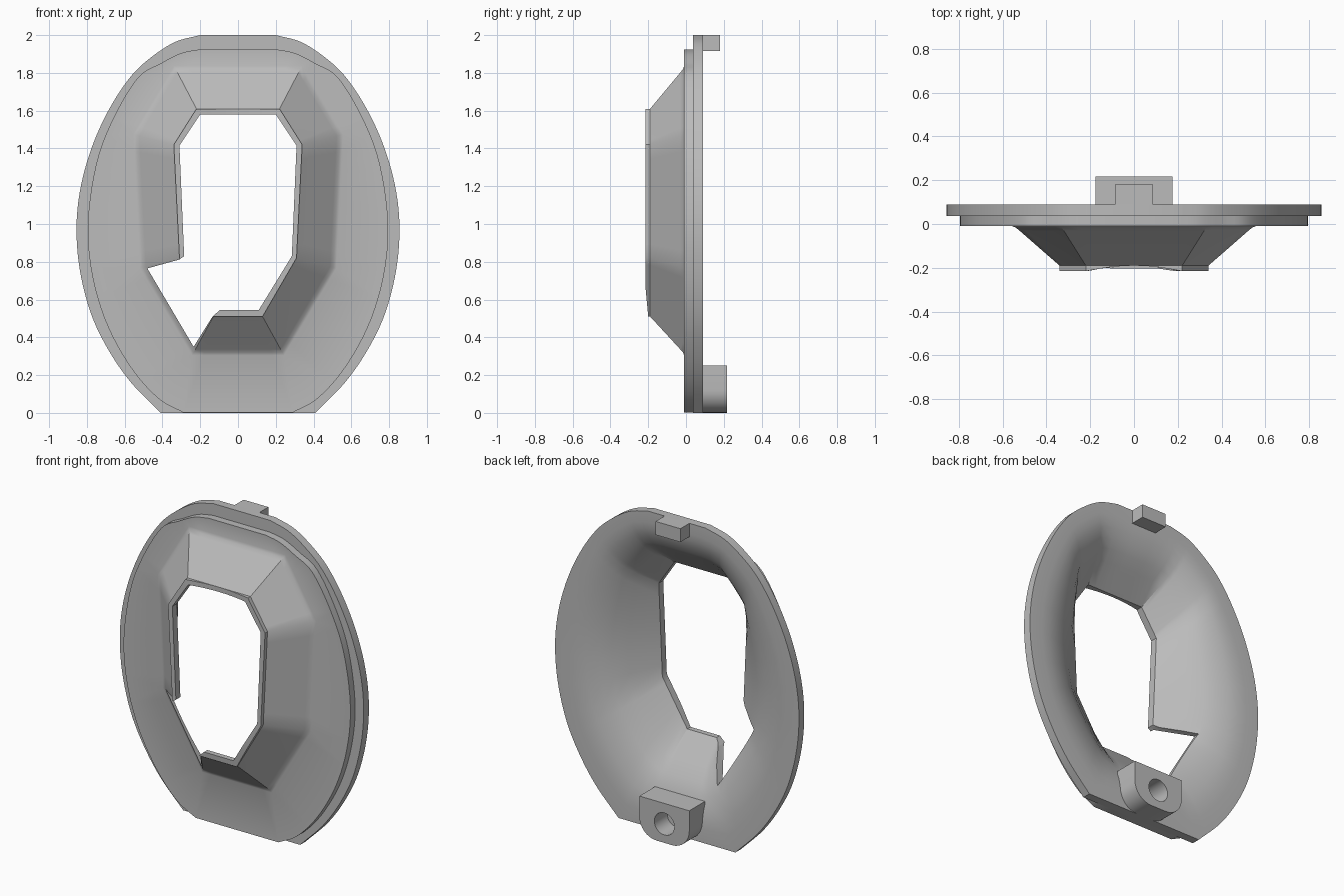
import bpy, bmesh, math
from mathutils import Vector

cube = bpy.data.objects.get("Cube")
if cube:
    bpy.data.objects.remove(cube)

grey = bpy.data.materials.new("light grey")
grey.use_nodes = True
COLOUR = (0.5, 0.5, 0.5, 1)
grey.diffuse_color = COLOUR
grey.node_tree.nodes["Principled BSDF"].inputs["Base Color"].default_value = COLOUR

CENTRE = Vector((0, 1.0))


def mirrored(half):
    """Close a right-hand half profile, listed from top to bottom."""
    pts = [Vector(p) for p in half]
    return pts + [Vector((-p.x, p.y)) for p in reversed(pts)]


def rounded(half, steps=5):
    """Smooth curve through the points of a half profile."""
    p = [Vector(q) for q in half]
    p = [p[0] * 2 - p[1]] + p + [p[-1] * 2 - p[-2]]
    out = []
    for i in range(1, len(p) - 2):
        a, b, c, d = p[i - 1:i + 3]
        for s in range(steps):
            t = s / steps
            out.append(0.5 * (2 * b + (c - a) * t + (2 * a - 5 * b + 4 * c - d) * t ** 2
                              + (3 * b - a - 3 * c + d) * t ** 3))
    return out + [p[-2]]


def divided(loop, steps=8):
    return [a.lerp(b, s / steps) for a, b in zip(loop, loop[1:] + loop[:1])
            for s in range(steps)]


def blend(a, b, t):
    return [p.lerp(q, t) for p, q in zip(a, b)]


def cast(p, loop):
    """Point where the ray from the centre through p meets the loop."""
    d = p - CENTRE
    for a, b in zip(loop, loop[1:] + loop[:1]):
        e = b - a
        den = d.cross(e)
        if abs(den) < 1e-9:
            continue
        t = (a - CENTRE).cross(e) / den
        u = (a - CENTRE).cross(d) / den
        if t > 0 and -1e-6 <= u <= 1 + 1e-6:
            return CENTRE + d * t
    return p


def ring(bm, pts, y):
    return [bm.verts.new((p.x, y(p) if callable(y) else y, p.y)) for p in pts]


def strip(bm, a, b):
    n = len(a)
    for i in range(n):
        j = (i + 1) % n
        bm.faces.new((a[i], a[j], b[j], b[i]))


def flat(bm, *loops):
    """Fill the flat area between an outer loop and any holes."""
    edges = []
    for loop in loops:
        for a, b in zip(loop, loop[1:] + loop[:1]):
            edges.append(bm.edges.get((a, b)) or bm.edges.new((a, b)))
    bmesh.ops.triangle_fill(bm, edges=edges, use_beauty=True)


def finish(bm, name):
    bmesh.ops.recalc_face_normals(bm, faces=bm.faces[:])
    mesh = bpy.data.meshes.new(name)
    bm.to_mesh(mesh)
    bm.free()
    mesh.materials.append(grey)
    obj = bpy.data.objects.new(name, mesh)
    bpy.context.collection.objects.link(obj)
    return obj


def prism(name, y0, y1, *loops):
    bm = bmesh.new()
    front = [ring(bm, l, y0) for l in loops]
    back = [ring(bm, l, y1) for l in loops]
    for a, b in zip(front, back):
        strip(bm, a, b)
    flat(bm, *front)
    flat(bm, *back)
    return finish(bm, name)


def smooth(obj, degrees):
    bpy.ops.object.select_all(action='DESELECT')
    obj.select_set(True)
    bpy.context.view_layer.objects.active = obj
    bpy.ops.object.shade_smooth_by_angle(angle=math.radians(degrees))


# Outlines of the flange, the raised plate and the eight-sided funnel
flange = mirrored(rounded([(.2, 2), (.33, 1.965), (.45, 1.89), (.56, 1.79), (.67, 1.63),
                           (.765, 1.43), (.83, 1.21), (.855, .99), (.838, .76),
                           (.78, .53), (.69, .34), (.57, .165), (.41, 0)]))
plate = mirrored(rounded([(.2, 1.925), (.3, 1.905), (.41, 1.85), (.53, 1.775), (.66, 1.56),
                          (.75, 1.32), (.795, 1), (.77, .72), (.69, .46), (.56, .23),
                          (.42, .075), (.29, .002)]))
base = divided(mirrored([(.33, 1.82), (.54, 1.47), (.505, .77), (.235, .32)]))
lip = divided(mirrored([(.22, 1.61), (.34, 1.42), (.31, .82), (.13, .51)]))
hole = divided(mirrored([(.2, 1.58), (.31, 1.415), (.285, .83), (.11, .545)]))
rim = [cast(p, flange) for p in hole]


def lip_height(p):
    """Front edge of the lip, dipping at the top and bottom."""
    if p.y > 1.57:
        return -.215 + .025 * max(0, 1 - (p.x / .21) ** 2)
    return -.215 + .015 * max(0, (.67 - p.y) / .16)


# Bezel shell
bm = bmesh.new()
flange_back = ring(bm, flange, .09)
flange_front = ring(bm, flange, .037)
plate_step = ring(bm, plate, .037)
plate_front = ring(bm, plate, -.01)
strip(bm, flange_back, flange_front)
flat(bm, flange_front, plate_step)
strip(bm, plate_step, plate_front)
outside = [ring(bm, blend(base, lip, t), y)
           for t, y in ((-.08, -.01), (.0, -.016), (.09, -.031), (1, -.19))]
flat(bm, plate_front, outside[0])
inside = [ring(bm, blend(hole, rim, t), y)
          for t, y in ((0, -.17), (.26, -.045), (.39, .012), (.5, .046), (.64, .074),
                       (.74, .085), (.84, .09))]
chain = outside + [ring(bm, lip, lip_height), ring(bm, hole, lip_height)] + inside
for a, b in zip(chain, chain[1:]):
    strip(bm, a, b)
flat(bm, flange_back, inside[-1])
bezel = finish(bm, "bezel_shell")

# Notch through the lower right funnel wall
notch = [Vector(p) for p in ((-.48, .765), (-.235, .35), (-.135, .51), (-.09, .55),
                             (0, .7), (-.2, .86), (-.285, .83), (-.31, .812))]
cutter = prism("notch_cutter", -.5, .5, notch)
cutter.hide_render = True
mod = bezel.modifiers.new("notch", 'BOOLEAN')
mod.operation = 'DIFFERENCE'
mod.solver = 'EXACT'
mod.object = cutter
bpy.context.view_layer.objects.active = bezel
bpy.ops.object.modifier_apply(modifier=mod.name)
bpy.data.objects.remove(cutter)
smooth(bezel, 30)

# Screw lug with rounded lower corners and a bore
R = .12
corner = [Vector((.175 - R + R * math.cos(a), R - R * math.sin(a)))
          for a in (math.pi / 2 * i / 8 for i in range(9))]
lug_outline = mirrored([(.175, .25)] + corner)
bore = [Vector((.07 * math.cos(a), .12 + .07 * math.sin(a)))
        for a in (math.tau * i / 32 for i in range(32))]
smooth(prism("screw_lug", .06, .217, lug_outline, bore), 30)

# Locating tab at the top
prism("top_tab", .07, .18, mirrored([(.087, 2), (.087, 1.915)]))
